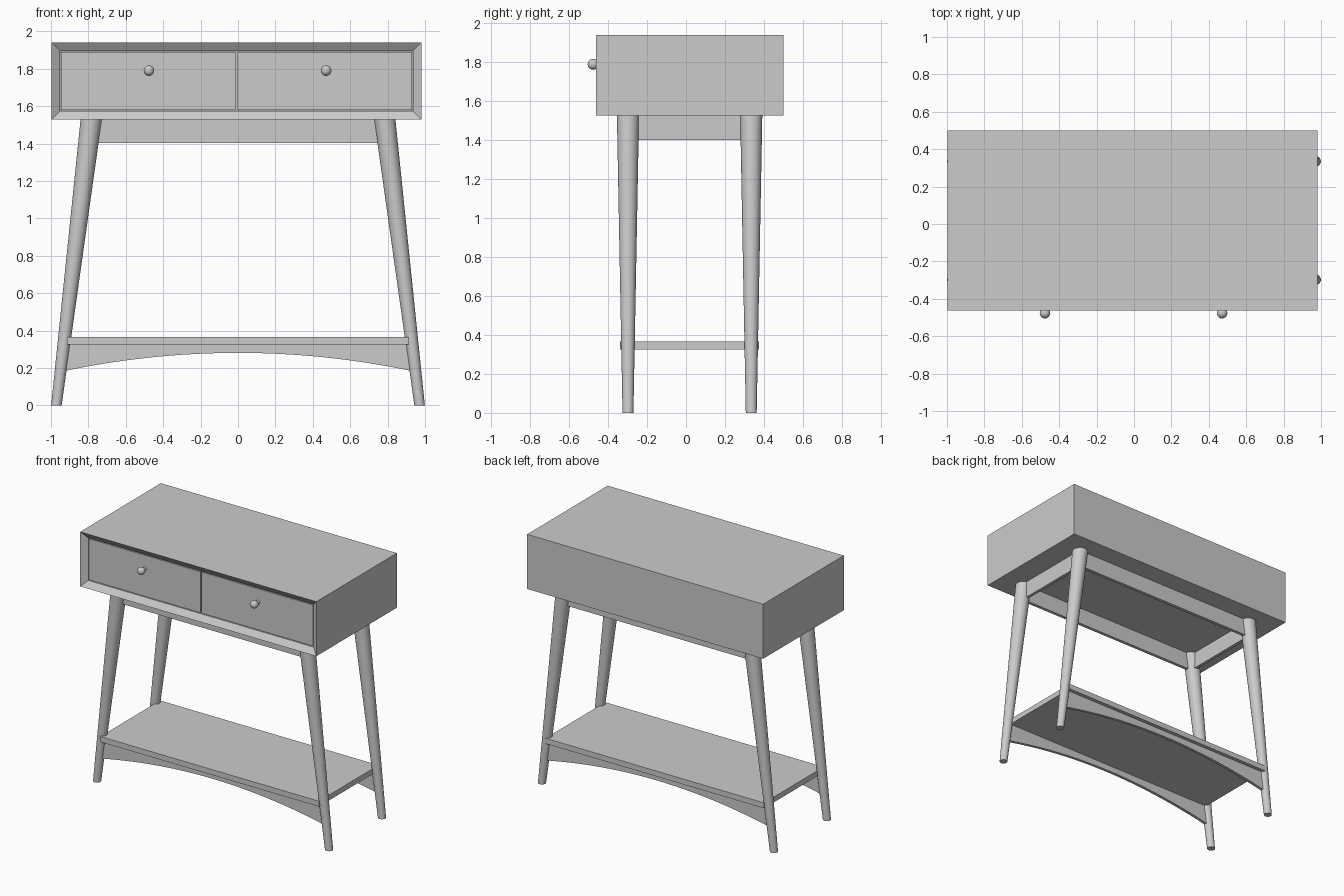
import bpy, bmesh
from mathutils import Matrix, Vector

if "Cube" in bpy.data.objects:
    bpy.data.objects.remove(bpy.data.objects["Cube"])

grey = bpy.data.materials.new("light_grey")
grey.use_nodes = True
grey.diffuse_color = (0.6, 0.6, 0.6, 1)
grey.node_tree.nodes["Principled BSDF"].inputs["Base Color"].default_value = (0.6, 0.6, 0.6, 1)


def finish(name, bm, smooth=False):
    bmesh.ops.recalc_face_normals(bm, faces=bm.faces)
    mesh = bpy.data.meshes.new(name)
    bm.to_mesh(mesh)
    bm.free()
    mesh.materials.append(grey)
    obj = bpy.data.objects.new(name, mesh)
    bpy.context.collection.objects.link(obj)
    if smooth:
        bpy.ops.object.select_all(action="DESELECT")
        obj.select_set(True)
        bpy.context.view_layer.objects.active = obj
        bpy.ops.object.shade_smooth_by_angle()
    return obj


def box_mesh(low, high):
    low, high = Vector(low), Vector(high)
    bm = bmesh.new()
    bmesh.ops.create_cube(bm, size=1)
    bmesh.ops.scale(bm, vec=high - low, verts=bm.verts)
    bmesh.ops.translate(bm, vec=(low + high) / 2, verts=bm.verts)
    return bm


def box(name, low, high):
    return finish(name, box_mesh(low, high))


LEG_TOP, FOOT_X, HIP_X = 1.535, 0.971, 0.784
ROWS = {"front": -0.298, "back": 0.335}
SIDES = {"right": -1, "left": 1}

# Case with a sloping picture-frame rim and a recess for the drawers
bm = box_mesh((-0.997, -0.463, 1.528), (0.98, 0.501, 1.941))
bm.normal_update()
front = min(bm.faces, key=lambda f: f.calc_center_median().y)
for thickness, depth in ((0.045, -0.032), (0.0005, -0.03)):
    bmesh.ops.inset_region(bm, faces=[front], thickness=thickness, depth=depth,
                           use_even_offset=True)
finish("case", bm)

# Drawer fronts and round knobs
for side, x0, x1, knob_x in (("right", -0.946, -0.014, -0.476), ("left", -0.003, 0.929, 0.471)):
    box(side + "_drawer_front", (x0, -0.431, 1.579), (x1, -0.398, 1.89))
    bm = bmesh.new()
    bmesh.ops.create_uvsphere(bm, u_segments=24, v_segments=14, radius=0.028,
                              matrix=Matrix.Translation((knob_x, -0.477, 1.79)))
    stem = Matrix.Translation((knob_x, -0.442, 1.79)) @ Matrix.Rotation(1.5708, 4, "X")
    bmesh.ops.create_cone(bm, cap_ends=True, segments=20, radius1=0.014, radius2=0.014,
                          depth=0.03, matrix=stem)
    finish(side + "_knob", bm, smooth=True)

# Tapered legs, sheared outwards so the feet stay flat
for row, y in ROWS.items():
    for side, s in SIDES.items():
        bm = bmesh.new()
        bmesh.ops.create_cone(bm, cap_ends=True, segments=32, radius1=0.028, radius2=0.057,
                              depth=LEG_TOP, matrix=Matrix.Translation((0, y, LEG_TOP / 2)))
        for v in bm.verts:
            v.co.x += s * (FOOT_X + (HIP_X - FOOT_X) * v.co.z / LEG_TOP)
        finish(f"{row}_{side}_leg", bm, smooth=True)

# Apron rails under the case
for row, y in ROWS.items():
    box(row + "_apron", (-0.79, y - 0.012, 1.402), (0.79, y + 0.012, 1.53))
for side, s in SIDES.items():
    x = s * 0.788
    box(side + "_apron", (x - 0.012, ROWS["front"], 1.402), (x + 0.012, ROWS["back"], 1.53))

# Low shelf
box("shelf", (-0.915, -0.34, 0.326), (0.915, 0.374, 0.367))

# Arched stretchers below the shelf
STEPS, HALF = 32, 0.93
for row, y in ROWS.items():
    bm = bmesh.new()
    top = [bm.verts.new((s * HALF, y - 0.011, 0.328)) for s in (1, -1)]
    arch = []
    for i in range(STEPS + 1):
        t = 2 * i / STEPS - 1
        arch.append(bm.verts.new((t * HALF, y - 0.011, 0.281 - 0.097 * t * t)))
    face = bm.faces.new(top + arch)
    extruded = bmesh.ops.extrude_face_region(bm, geom=[face])
    moved = [g for g in extruded["geom"] if isinstance(g, bmesh.types.BMVert)]
    bmesh.ops.translate(bm, vec=(0, 0.022, 0), verts=moved)
    finish(row + "_arched_stretcher", bm)
